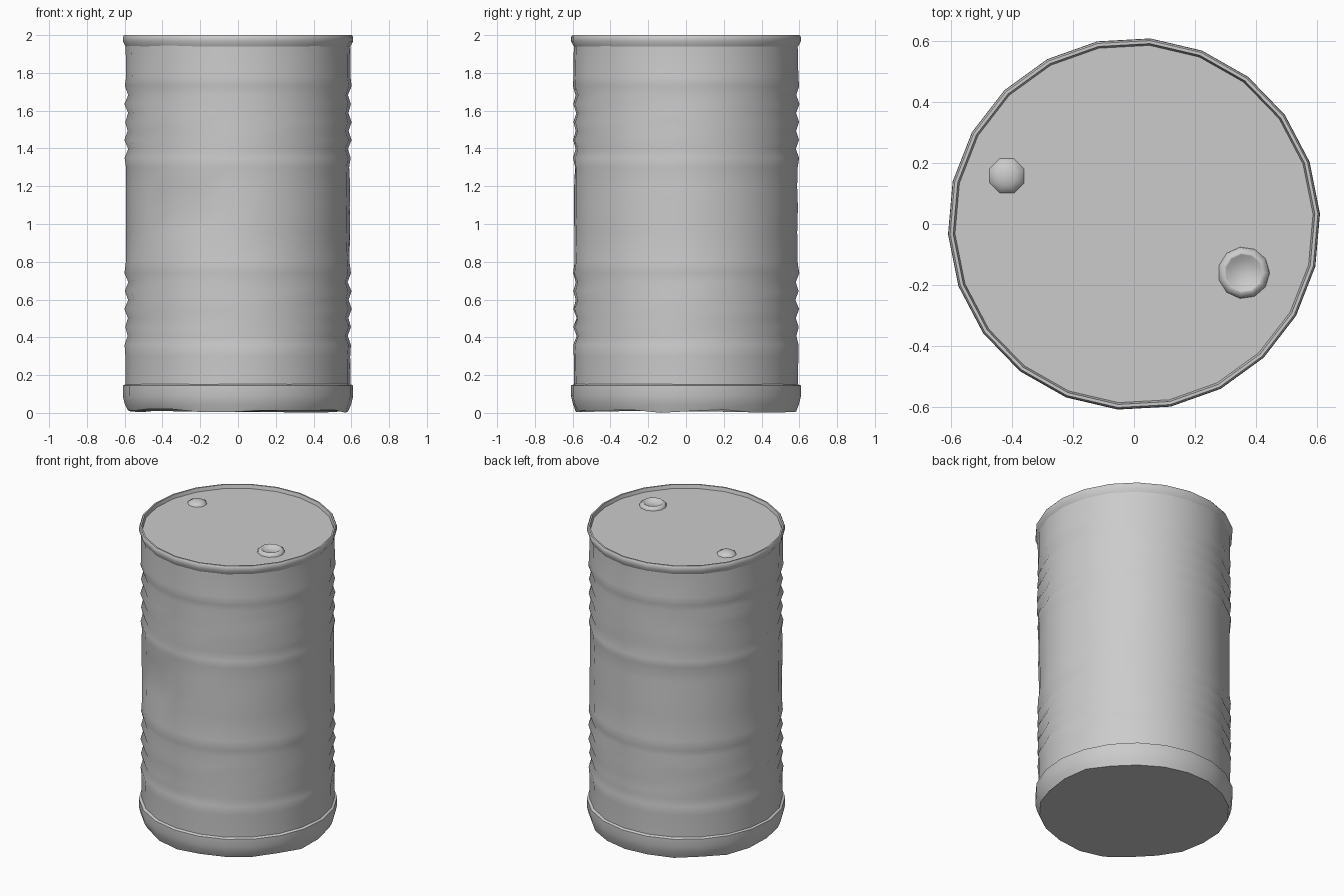
import bpy, math, random
from mathutils import Vector

random.seed(4)
cube = bpy.data.objects.get("Cube")
if cube:
    bpy.data.objects.remove(cube)

steel = bpy.data.materials.new("grey steel")
steel.use_nodes = True
GREY = (0.6, 0.6, 0.6, 1)
steel.diffuse_color = GREY
steel.node_tree.nodes["Principled BSDF"].inputs["Base Color"].default_value = GREY


def lathe(name, profile, sides, centre=(0, 0), phase=0.0, sharp=40, close_start=True, close_end=True):
    """Turn a (radius, height) profile around a vertical axis."""
    verts, faces = [], []
    for r, z in profile:
        for i in range(sides):
            a = phase + math.tau * i / sides
            verts.append((centre[0] + r * math.cos(a), centre[1] + r * math.sin(a), z))
    for k in range(len(profile) - 1):
        for i in range(sides):
            j = (i + 1) % sides
            faces.append((k * sides + i, k * sides + j, (k + 1) * sides + j, (k + 1) * sides + i))
    if close_start:
        faces.append(tuple(reversed(range(sides))))
    if close_end:
        last = (len(profile) - 1) * sides
        faces.append(tuple(range(last, last + sides)))
    mesh = bpy.data.meshes.new(name)
    mesh.from_pydata(verts, [], faces)
    mesh.materials.append(steel)
    obj = bpy.data.objects.new(name, mesh)
    bpy.context.collection.objects.link(obj)
    bpy.ops.object.select_all(action="DESELECT")
    obj.select_set(True)
    bpy.context.view_layer.objects.active = obj
    bpy.ops.object.shade_smooth_by_angle(angle=math.radians(sharp))
    return obj


def ribs(low, high, count):
    """Alternating ridges and grooves between two heights."""
    step = (high - low) / (2 * count)
    return [(0.584 if k % 2 else 0.6, low + k * step) for k in range(2 * count + 1)]


SIDES = 22
TURN = math.radians(-95)

# Drum wall: two ribbed belts, plain panels between
wall = [(0.595, 0.1), (0.595, 0.3)]
wall += ribs(0.36, 0.74, 4)
wall += [(0.592, 0.8), (0.592, 0.96), (0.592, 1.09), (0.592, 1.2), (0.592, 1.3)]
wall += ribs(1.35, 1.73, 4)
wall += [(0.596, 1.78), (0.596, 1.96)]
drum = lathe("drum_wall", wall, SIDES, phase=TURN, close_start=False, close_end=False)

# Wear on the wall, and a dent at the front
for v in drum.data.vertices:
    out = Vector((v.co.x, v.co.y, 0)).normalized()
    v.co += out * random.uniform(-0.003, 0.003)
    if abs(v.co.z - 1.09) < 0.01 and -0.4 < v.co.x < -0.1 and v.co.y < 0:
        v.co -= out * 0.03

# Foot band with a lip at its top and a slightly uneven underside
foot = lathe("foot_band", [(0.585, 0.01), (0.6, 0.045), (0.611, 0.09), (0.611, 0.145), (0.594, 0.152)],
             SIDES, phase=TURN, sharp=50, close_end=False)
for v in foot.data.vertices:
    if v.co.z < 0.02:
        v.co.z = random.uniform(0.0, 0.022)

# Rolled top rim running down to the sunken lid
lathe("top_rim_and_lid", [(0.596, 1.94), (0.61, 1.967), (0.61, 1.99), (0.604, 2.0), (0.594, 2.0), (0.588, 1.976)],
      SIDES, phase=TURN, sharp=50, close_start=False)

# Large filler bung with a hollow middle
lathe("filler_bung", [(0.086, 1.972), (0.083, 1.985), (0.066, 1.999), (0.06, 1.997), (0.045, 1.983)],
      11, centre=(0.36, -0.16), sharp=60)

# Small domed vent cap
lathe("vent_cap", [(0.063, 1.972), (0.058, 1.983), (0.035, 1.996), (0.01, 2.0)],
      8, centre=(-0.417, 0.158), phase=math.pi / 8, sharp=60)
